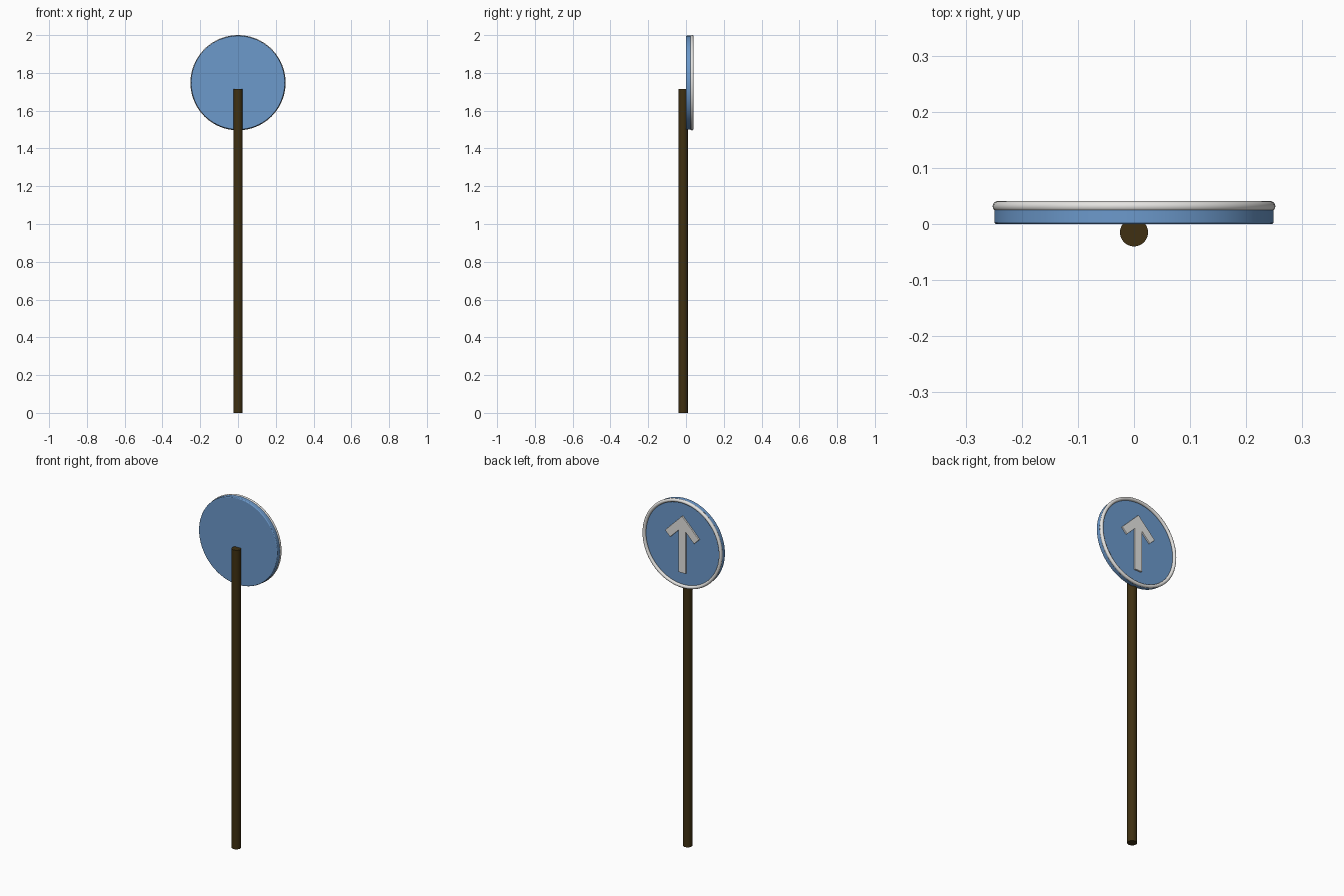
import bpy
import bmesh
from math import radians, pi
from mathutils import Matrix

default = bpy.data.objects.get("Cube")
if default:
    bpy.data.objects.remove(default)

CENTRE_Z = 1.748


def material(name, rgb):
    mat = bpy.data.materials.new(name)
    mat.use_nodes = True
    mat.diffuse_color = (*rgb, 1)
    mat.node_tree.nodes["Principled BSDF"].inputs["Base Color"].default_value = (*rgb, 1)
    return mat


blue = material("sign_blue", (0.15, 0.32, 0.60))
white = material("off_white", (0.78, 0.77, 0.75))
brown = material("dark_brown", (0.05, 0.03, 0.006))


def finish(obj, name, mat, smooth=True):
    obj.name = obj.data.name = name
    obj.data.materials.append(mat)
    if smooth:
        bpy.ops.object.shade_smooth_by_angle(angle=radians(35))
    return obj


def bevel(obj, width, segments):
    mod = obj.modifiers.new("Bevel", "BEVEL")
    mod.width = width
    mod.segments = segments
    mod.limit_method = "ANGLE"


# Post, standing just in front of the plate and sunk slightly into it
bpy.ops.mesh.primitive_cylinder_add(vertices=32, radius=0.025, depth=1.715,
                                    location=(0, -0.015, 1.715 / 2))
finish(bpy.context.object, "post", brown)

# Round plate with softened edges
bpy.ops.mesh.primitive_cylinder_add(vertices=96, radius=0.249, depth=0.028,
                                    location=(0, 0.014, CENTRE_Z),
                                    rotation=(pi / 2, 0, 0))
plate = finish(bpy.context.object, "sign_plate", blue)
bevel(plate, 0.004, 3)

# Rounded rim around the back face
bpy.ops.mesh.primitive_torus_add(major_segments=96, minor_segments=16,
                                 major_radius=0.2425, minor_radius=0.0095,
                                 location=(0, 0.0315, CENTRE_Z),
                                 rotation=(pi / 2, 0, 0))
finish(bpy.context.object, "rim", white)

# Upward arrow raised from the back face: right half outline, mirrored
half = [(0, 0.16), (0.108, 0.052), (0.076, 0.020), (0.023, 0.073), (0.023, -0.166)]
outline = half + [(-x, z) for x, z in reversed(half[1:])]
bm = bmesh.new()
face = bm.faces.new([bm.verts.new((x, 0.022, z)) for x, z in outline])
top = bmesh.ops.extrude_face_region(bm, geom=[face])["geom"]
bmesh.ops.translate(bm, vec=(0, 0.015, 0),
                    verts=[v for v in top if isinstance(v, bmesh.types.BMVert)])
bmesh.ops.recalc_face_normals(bm, faces=bm.faces)
mesh = bpy.data.meshes.new("arrow")
bm.to_mesh(mesh)
bm.free()
arrow = bpy.data.objects.new("arrow", mesh)
arrow.matrix_world = Matrix.Translation((0, 0, CENTRE_Z))
bpy.context.collection.objects.link(arrow)
finish(arrow, "arrow", white, smooth=False)
bevel(arrow, 0.002, 2)
